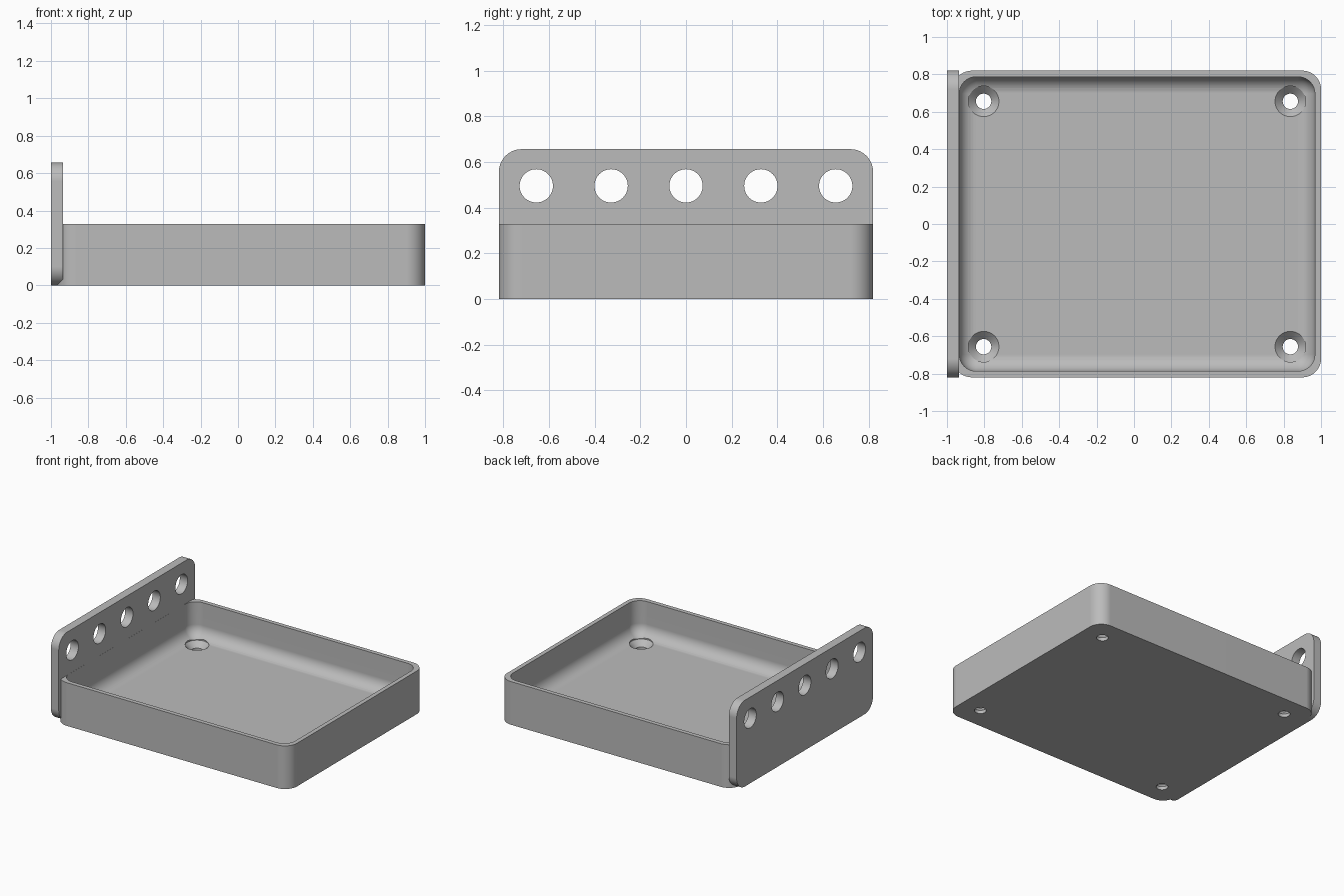
import bpy, bmesh, math
from mathutils import Vector

cube = bpy.data.objects.get("Cube")
if cube:
    bpy.data.objects.remove(cube, do_unlink=True)

grey = bpy.data.materials.new("plain grey")
grey.use_nodes = True
grey.diffuse_color = (0.5, 0.5, 0.5, 1)
grey.node_tree.nodes["Principled BSDF"].inputs["Base Color"].default_value = (0.5, 0.5, 0.5, 1)


def rounded_rect(x0, x1, y0, y1, r, z, steps=10):
    """Counter-clockwise rounded rectangle loop at height z."""
    pts = []
    corners = [(x1 - r, y1 - r), (x0 + r, y1 - r), (x0 + r, y0 + r), (x1 - r, y0 + r)]
    for k, (cx, cy) in enumerate(corners):
        for i in range(steps + 1):
            a = math.pi / 2 * (k + i / steps)
            pts.append(Vector((cx + r * math.cos(a), cy + r * math.sin(a), z)))
    return pts


def circle(r, z, n=48):
    return [Vector((r * math.cos(2 * math.pi * i / n), r * math.sin(2 * math.pi * i / n), z))
            for i in range(n)]


def loft(name, loops, upright=False, origin=(0, 0, 0)):
    """Skin a stack of loops and cap both ends; upright turns (x, y, z) into (z, x, y)."""
    bm = bmesh.new()
    rings = []
    for loop in loops:
        pts = [Vector((p.z, p.x, p.y)) if upright else p for p in loop]
        rings.append([bm.verts.new(p + Vector(origin)) for p in pts])
    for a, b in zip(rings, rings[1:]):
        for i in range(len(a)):
            j = (i + 1) % len(a)
            bm.faces.new((a[i], a[j], b[j], b[i]))
    bm.faces.new(rings[0][::-1])
    bm.faces.new(rings[-1])
    bmesh.ops.recalc_face_normals(bm, faces=bm.faces)
    mesh = bpy.data.meshes.new(name)
    bm.to_mesh(mesh)
    bm.free()
    mesh.materials.append(grey)
    obj = bpy.data.objects.new(name, mesh)
    bpy.context.collection.objects.link(obj)
    return obj


def activate(obj):
    bpy.ops.object.select_all(action='DESELECT')
    obj.select_set(True)
    bpy.context.view_layer.objects.active = obj


def cut(obj, cutter):
    cutter.hide_render = True
    activate(obj)
    mod = obj.modifiers.new("hole", 'BOOLEAN')
    mod.operation = 'DIFFERENCE'
    mod.solver = 'EXACT'
    mod.object = cutter
    bpy.ops.object.modifier_apply(modifier=mod.name)
    bpy.data.objects.remove(cutter, do_unlink=True)


def finish(obj):
    activate(obj)
    bpy.ops.object.shade_smooth_by_angle(angle=math.radians(30))
    mod = obj.modifiers.new("flat face normals", 'WEIGHTED_NORMAL')
    mod.keep_sharp = True


# Tray: outer wall, rim, inner wall and a filleted floor
left, right, half, rim = -0.967, 1.0, 0.82, 0.328
wall, floor, fillet = 0.033, 0.066, 0.09


def tray_loop(inset, radius, z):
    return rounded_rect(left + inset, right - inset, -half + inset, half - inset, radius, z)


loops = [tray_loop(0, 0.1, 0), tray_loop(0, 0.1, rim), tray_loop(wall, fillet, rim)]
for i in range(10):
    a = math.pi / 2 * i / 9
    d = fillet * (1 - math.cos(a))
    loops.append(tray_loop(wall + d, max(fillet - d, 0.002), floor + fillet * (1 - math.sin(a))))
tray = loft("tray", loops)

# Countersunk screw holes in the tray floor
for x in (-0.804, 0.836):
    for y in (-0.656, 0.656):
        profile = [(0.041, -0.1), (0.041, 0.025), (0.082, floor), (0.082, 0.2)]
        cut(tray, loft("screw_hole", [circle(r, z) for r, z in profile], origin=(x, y, 0)))
finish(tray)

# Upright end plate with a row of round holes
plate = loft("end_plate", [rounded_rect(-half, half, 0, 0.656, 0.1, x) for x in (-1, -0.9345)],
             upright=True)
for i in range(-2, 3):
    cut(plate, loft("plate_hole", [circle(0.073, x) for x in (-1.1, -0.8)],
                    upright=True, origin=(0, 0.328 * i, 0.495)))
finish(plate)
